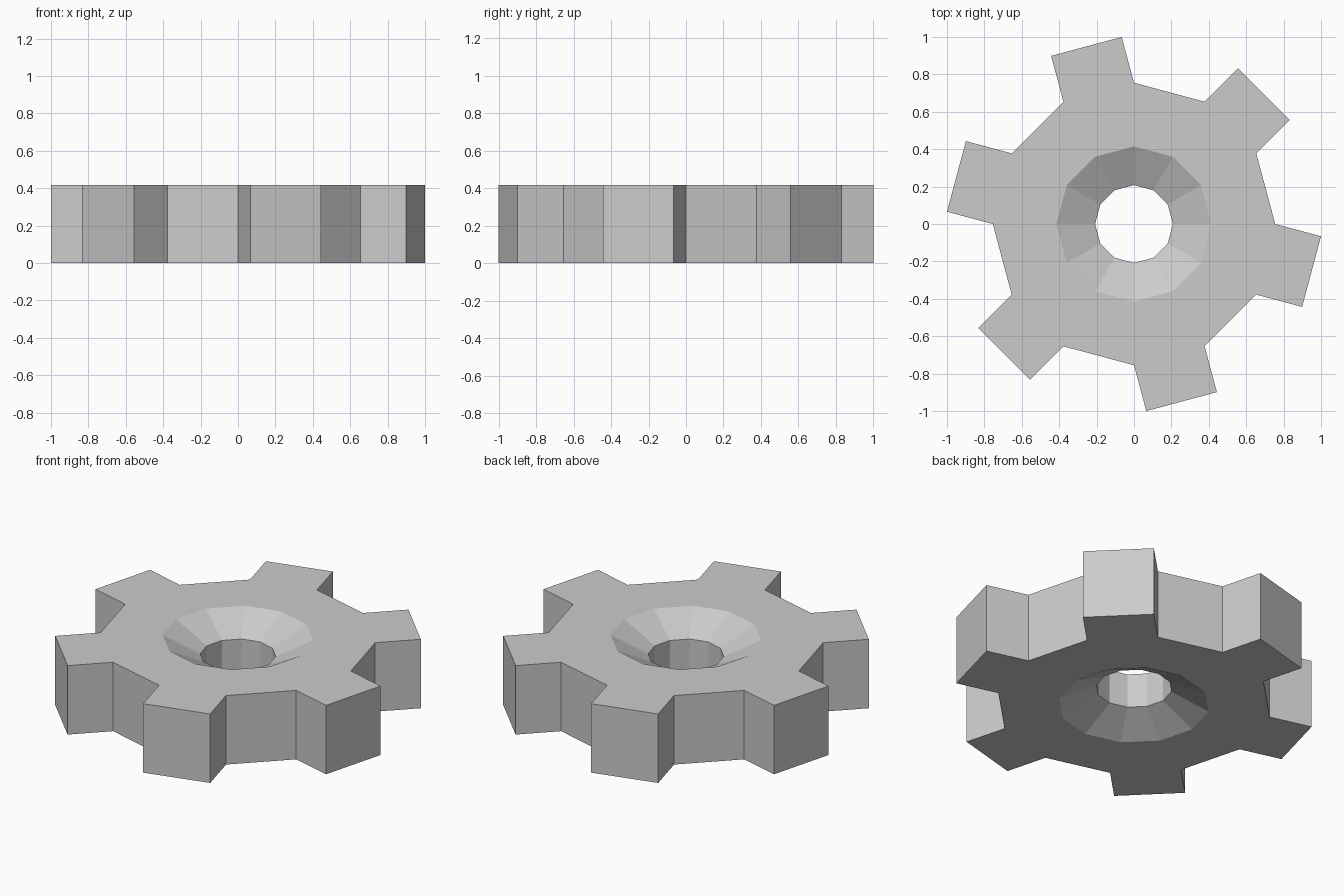
import bpy, bmesh
from math import cos, sin, pi, radians

if "Cube" in bpy.data.objects:
    bpy.data.objects.remove(bpy.data.objects["Cube"])

SIDES = 12
R_BODY, R_RIM, R_BORE = 0.755, 0.415, 0.208
HEIGHT, CHAMFER = 0.417, 0.105
TOOTH = (1.0 - R_BODY) / cos(radians(15))

bm = bmesh.new()


def ring(r, z):
    return [bm.verts.new((r * cos(2 * pi * i / SIDES), r * sin(2 * pi * i / SIDES), z))
            for i in range(SIDES)]


# Closed cross-section swept round the axis: outer wall, faces, countersinks, bore
profile = [(R_BODY, 0), (R_BODY, HEIGHT), (R_RIM, HEIGHT), (R_BORE, HEIGHT - CHAMFER),
           (R_BORE, CHAMFER), (R_RIM, 0)]
rings = [ring(r, z) for r, z in profile]
walls = []
for k, a in enumerate(rings):
    b = rings[(k + 1) % len(rings)]
    for i in range(SIDES):
        j = (i + 1) % SIDES
        f = bm.faces.new((a[i], a[j], b[j], b[i]))
        if k == 0:
            walls.append(f)
bmesh.ops.recalc_face_normals(bm, faces=bm.faces)

# Teeth: every other outer wall pushed straight out
for f in walls[1::2]:
    f.normal_update()
    n = f.normal.copy()
    new = bmesh.ops.extrude_discrete_faces(bm, faces=[f])["faces"]
    bmesh.ops.translate(bm, verts=new[0].verts[:], vec=n * TOOTH)

bmesh.ops.recalc_face_normals(bm, faces=bm.faces)
mesh = bpy.data.meshes.new("gear")
bm.to_mesh(mesh)
bm.free()
bpy.context.collection.objects.link(bpy.data.objects.new("gear", mesh))
